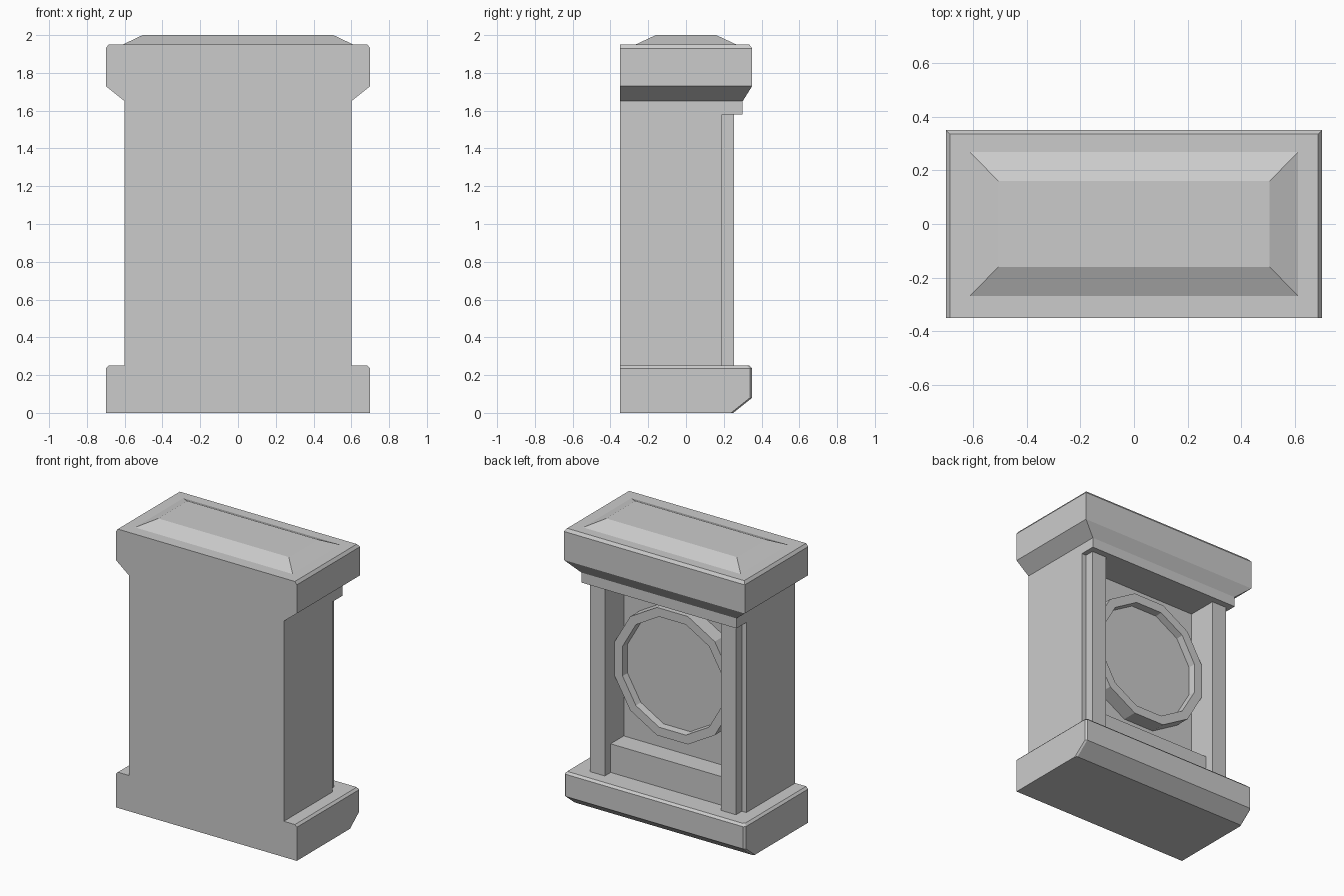
import bpy, bmesh
from math import sin, cos, pi, radians

if "Cube" in bpy.data.objects:
    bpy.data.objects.remove(bpy.data.objects["Cube"])

FRONT = -0.35


def loft(name, loops):
    """Skin a stack of equal-length point loops and close both ends."""
    bm = bmesh.new()
    rows = [[bm.verts.new(p) for p in loop] for loop in loops]
    n = len(rows[0])
    for a, b in zip(rows, rows[1:]):
        for i in range(n):
            j = (i + 1) % n
            bm.faces.new((a[i], a[j], b[j], b[i]))
    bm.faces.new(rows[0][::-1])
    bm.faces.new(rows[-1])
    bmesh.ops.recalc_face_normals(bm, faces=bm.faces)
    mesh = bpy.data.meshes.new(name)
    bm.to_mesh(mesh)
    bm.free()
    obj = bpy.data.objects.new(name, mesh)
    bpy.context.collection.objects.link(obj)
    return obj


def rect(x0, x1, y0, y1, z):
    return [(x0, y0, z), (x1, y0, z), (x1, y1, z), (x0, y1, z)]


def box(name, x0, x1, y0, y1, z0, z1):
    return loft(name, [rect(x0, x1, y0, y1, z) for z in (z0, z1)])


# Plinth: flat front, undercut back, clipped back corners, bevelled top
def plinth_loop(z, x, y, c=0.012):
    return [(-x, FRONT, z), (x, FRONT, z), (x, y - c, z),
            (x - c, y, z), (c - x, y, z), (-x, y - c, z)]


loft("plinth", [plinth_loop(0, 0.7, 0.25), plinth_loop(0.08, 0.7, 0.35),
                plinth_loop(0.235, 0.7, 0.35), plinth_loop(0.25, 0.685, 0.335)])

# Body: U-shaped plan leaving a recess in the back
plan = [(-0.6, FRONT), (0.6, FRONT), (0.6, 0.19), (0.45, 0.19),
        (0.45, 0.045), (-0.45, 0.045), (-0.45, 0.19), (-0.6, 0.19)]
loft("body", [[(x, y, z) for x, y in plan] for z in (0.25, 1.58)])

# Sill, pilasters and frieze framing the recess
box("sill", -0.45, 0.45, 0.045, 0.19, 0.25, 0.45)
for side, x0 in (("left", -0.565), ("right", 0.45)):
    box(side + "_pilaster", x0, x0 + 0.115, 0.19, 0.255, 0.25, 1.58)
box("frieze", -0.6, 0.6, FRONT, 0.3, 1.58, 1.65)

# Cornice: flares outwards on sides and back, small bevel on top
loft("cornice", [rect(-x, x, FRONT, y, z) for x, y, z in
                 ((0.6, 0.3, 1.65), (0.7, 0.35, 1.73),
                  (0.7, 0.35, 1.93), (0.685, 0.335, 1.95))])

# Raised hipped top
loft("hipped_top", [rect(-0.61, 0.61, -0.267, 0.267, 1.95),
                    rect(-0.505, 0.505, -0.16, 0.16, 2.0)])


# Twelve-sided medallion with raised rim and sunken face
def ring(r, y):
    return [(r * cos(a), y, 1.03 + r * sin(a))
            for a in (radians(15) + i * pi / 6 for i in range(12))]


loft("medallion", [ring(0.463, 0.045), ring(0.463, 0.15),
                   ring(0.4, 0.15), ring(0.395, 0.1)])
